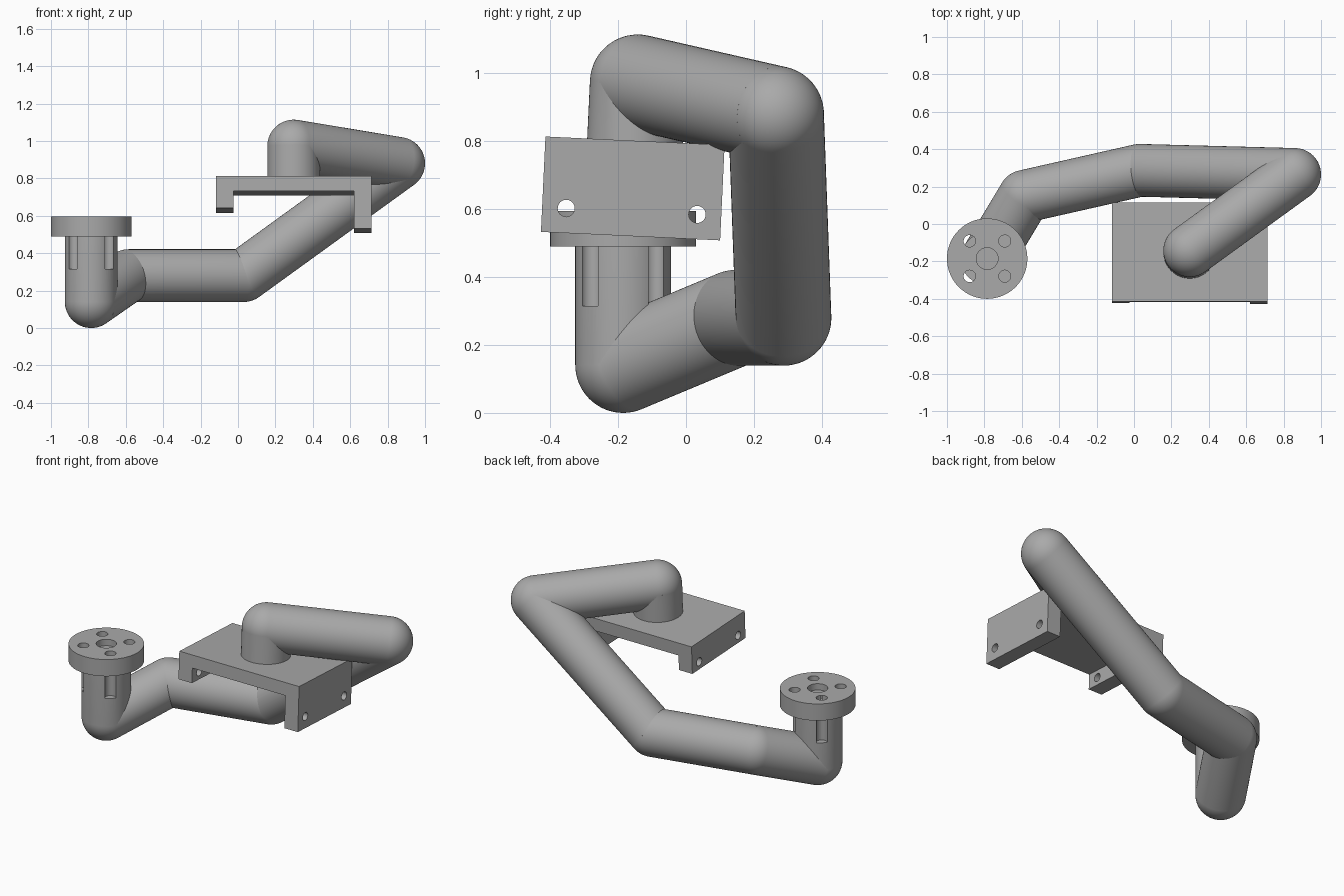
import bpy, bmesh, math
from mathutils import Vector, Matrix

cube = bpy.data.objects.get("Cube")
if cube:
    bpy.data.objects.remove(cube, do_unlink=True)

grey = bpy.data.materials.new("plain grey")
grey.use_nodes = True
grey.diffuse_color = (0.4, 0.4, 0.4, 1)
grey.node_tree.nodes["Principled BSDF"].inputs["Base Color"].default_value = (0.4, 0.4, 0.4, 1)

R = 0.141      # tube radius


def finish(name, bm, matrix=Matrix()):
    bmesh.ops.recalc_face_normals(bm, faces=bm.faces)
    mesh = bpy.data.meshes.new(name)
    bm.to_mesh(mesh)
    bm.free()
    mesh.transform(matrix)
    mesh.materials.append(grey)
    obj = bpy.data.objects.new(name, mesh)
    bpy.context.collection.objects.link(obj)
    return obj


def activate(obj):
    bpy.ops.object.select_all(action='DESELECT')
    obj.select_set(True)
    bpy.context.view_layer.objects.active = obj


def smooth(obj):
    activate(obj)
    bpy.ops.object.shade_smooth_by_angle(angle=math.radians(30))


def rod(name, start, end, radius=R, round_end=False, steps=64):
    """Lathed rod with an optional hemispherical far end."""
    start, end = Vector(start), Vector(end)
    length = (end - start).length
    profile = [(0, 0), (radius, 0)]
    if round_end:
        arcs = 16
        for i in range(arcs + 1):
            a = math.pi / 2 * i / arcs
            profile.append((radius * math.cos(a), length + radius * math.sin(a)))
    else:
        profile += [(radius, length), (0, length)]
    bm = bmesh.new()
    verts = [bm.verts.new((r, 0, z)) for r, z in profile]
    edges = [bm.edges.new(pair) for pair in zip(verts, verts[1:])]
    bmesh.ops.spin(bm, geom=verts + edges, axis=(0, 0, 1), cent=(0, 0, 0),
                   angle=math.tau, steps=steps)
    bmesh.ops.remove_doubles(bm, verts=bm.verts, dist=1e-5)
    turn = (end - start).to_track_quat('Z', 'Y').to_matrix().to_4x4()
    return finish(name, bm, Matrix.Translation(start) @ turn)


def cut(obj, cutters):
    for cutter in cutters:
        activate(obj)
        mod = obj.modifiers.new("cut", 'BOOLEAN')
        mod.operation, mod.solver, mod.object = 'DIFFERENCE', 'EXACT', cutter
        bpy.ops.object.modifier_apply(modifier=mod.name)


def discard(cutters):
    for cutter in cutters:
        bpy.data.objects.remove(cutter, do_unlink=True)


# Bent tube: each link ends in a ball that fills the next bend
base = Vector((-0.785, -0.185, 0))
flange_low, flange_top = 0.49, 0.595
tilt = Matrix.Rotation(math.radians(-2.7), 4, 'X')
plate_top = Vector((0.298, -0.15, 0.801))
wrist = plate_top + tilt @ Vector((0, 0, 0.172))
path = [base + Vector((0, 0, flange_low)), base + Vector((0, 0, R)),
        (-0.585, 0.148, 0.28), (0.03, 0.287, 0.28), (0.859, 0.265, 0.88), wrist]
names = ["base_post", "base_link", "lower_arm", "middle_arm", "upper_arm"]
links = [rod(n, a, b, round_end=True) for n, a, b in zip(names, path, path[1:])]
links.append(rod("wrist_post", wrist, plate_top - tilt @ Vector((0, 0, 0.02))))

# Round flange with bolt holes that run down into the post
flange = rod("flange", base + Vector((0, 0, flange_low)), base + Vector((0, 0, flange_top)), 0.215)
holes = []
for sx in (-1, 1):
    for sy in (-1, 1):
        spot = base + Vector((sx * 0.094, sy * 0.094, 0.315))
        holes.append(rod("hole", spot, spot + Vector((0, 0, 0.4)), 0.032, steps=32))
recess = rod("recess", base + Vector((0, 0, flange_top - 0.04)), base + Vector((0, 0, 0.7)), 0.058)
cut(links[0], holes)
cut(flange, holes + [recess])
discard(holes + [recess])
for obj in links + [flange]:
    smooth(obj)

# Tilted bracket: stepped outline extruded front to back
half_w, half_d, leg, thick = 0.416, 0.264, 0.093, 0.08
short, tall = 0.173, 0.281
outline = [(-half_w, 0), (-half_w, -short), (-half_w + leg, -short), (-half_w + leg, -thick),
           (half_w - leg, -thick), (half_w - leg, -tall), (half_w, -tall), (half_w, 0)]
bm = bmesh.new()
face = bm.faces.new([bm.verts.new((x, -half_d, z)) for x, z in outline])
sweep = bmesh.ops.extrude_face_region(bm, geom=[face])
bmesh.ops.translate(bm, vec=(0, 2 * half_d, 0),
                    verts=[v for v in sweep["geom"] if isinstance(v, bmesh.types.BMVert)])
place = Matrix.Translation(plate_top) @ tilt
bracket = finish("bracket", bm, place)

# Cross holes through both bracket legs
holes = []
for side, drop in ((-1, 0.126), (1, 0.208)):
    for y in (-0.193, 0.193):
        a, b = (place @ Vector((side * x, y, -drop)) for x in (half_w - leg - 0.05, half_w + 0.05))
        holes.append(rod("hole", a, b, 0.025, steps=32))
cut(bracket, holes)
discard(holes)
smooth(bracket)
